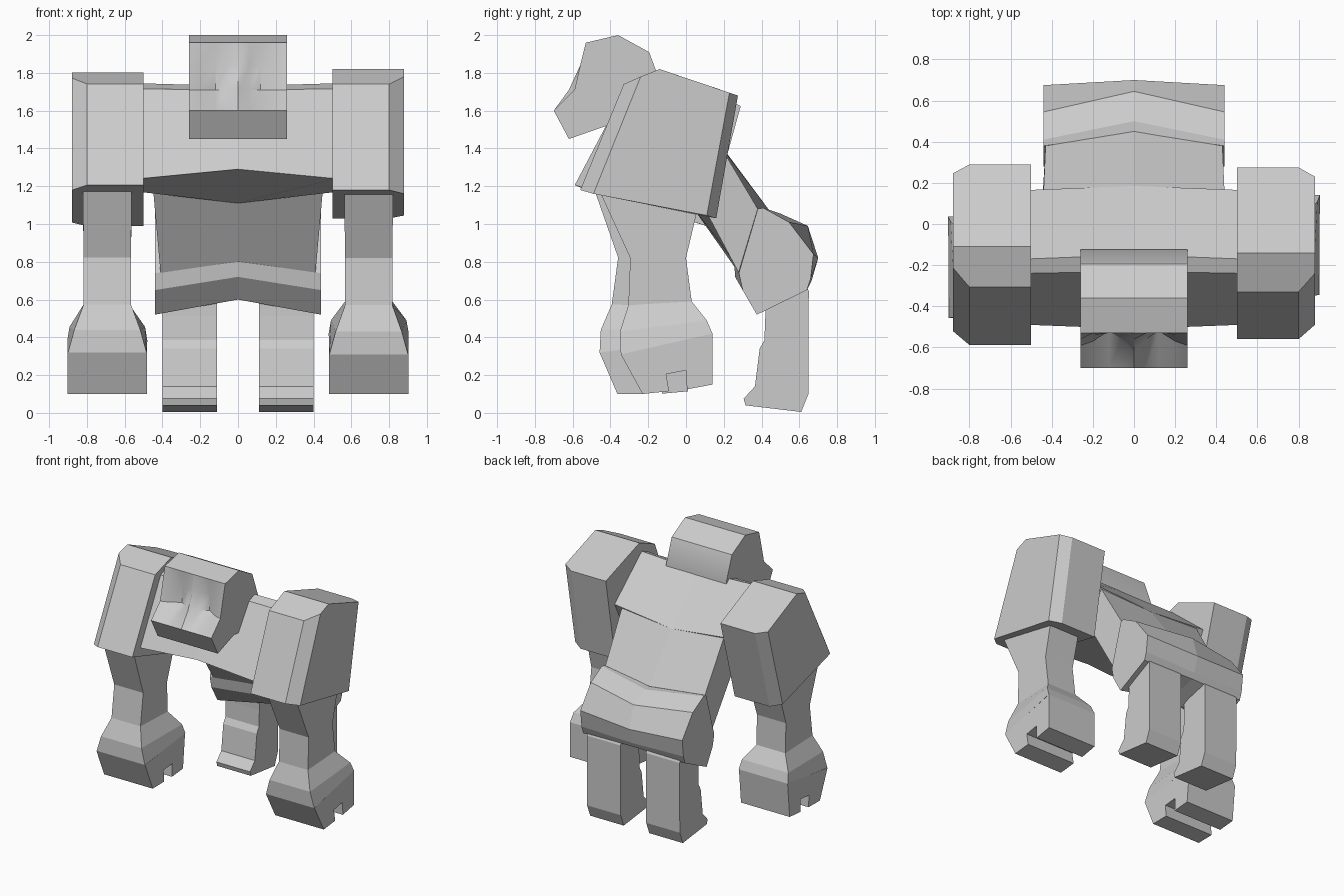
import bpy, bmesh, math
from mathutils import Matrix, Vector

old = bpy.data.objects.get("Cube")
if old:
    bpy.data.objects.remove(old)

stone = bpy.data.materials.new("grey_stone")
stone.use_nodes = True
stone.diffuse_color = (0.6, 0.6, 0.6, 1)
stone.node_tree.nodes["Principled BSDF"].inputs["Base Color"].default_value = (0.6, 0.6, 0.6, 1)


def ring(x, profile):
    """Closed side profile of (y, z) points at one x station."""
    return [(x, y, z) for y, z in profile]


def loft(name, rings, matrix=None):
    """Skin a solid through rings that share a point count, with capped ends."""
    bm = bmesh.new()
    loops = [[bm.verts.new(p) for p in r] for r in rings]
    for a, b in zip(loops, loops[1:]):
        for i in range(len(a)):
            j = (i + 1) % len(a)
            bm.faces.new((a[i], a[j], b[j], b[i]))
    bm.faces.new(loops[0])
    bm.faces.new(loops[-1])
    if matrix:
        bm.transform(matrix)
    bmesh.ops.recalc_face_normals(bm, faces=bm.faces)
    mesh = bpy.data.meshes.new(name)
    bm.to_mesh(mesh)
    bm.free()
    mesh.materials.append(stone)
    obj = bpy.data.objects.new(name, mesh)
    bpy.context.collection.objects.link(obj)
    return obj


def mirrored(rings):
    """Complete centre-to-left rings with their right-hand copies."""
    right = [[(-x, y, z) for x, y, z in r] for r in reversed(rings[1:])]
    return right + rings


# Head: one profile, with eye sockets and a nose ridge worked into the face
def head_ring(x, brow, eye):
    return ring(x, [(-.62, 1.45), (-.70, 1.60), (-.59 + eye, 1.71), (-.56 + brow, 1.84),
                    (-.53, 1.96), (-.36, 2.0), (-.195, 1.91), (-.125, 1.72),
                    (-.17, 1.50), (-.42, 1.52)])


head = loft("head", mirrored([head_ring(0, .0, -.03), head_ring(.06, .03, .03),
                              head_ring(.12, .04, .07), head_ring(.2, .02, .02),
                              head_ring(.26, 0, 0)]))
bpy.context.view_layer.objects.active = head
head.select_set(True)
bpy.ops.object.shade_smooth_by_angle(angle=math.radians(35))
head.select_set(False)

# Chest spanning the shoulders
loft("chest", mirrored([
    ring(0, [(-.15, 1.73), (.185, 1.41), (.02, 1.11), (-.51, 1.29), (-.23, 1.71)]),
    ring(.52, [(-.17, 1.745), (.165, 1.46), (.02, 1.17), (-.49, 1.24), (-.24, 1.715)])]))

# Waist sloping back and down to the hips
loft("waist", [
    [(-.44, .16, 1.45), (0, .185, 1.41), (.44, .16, 1.45), (.45, .04, 1.19), (0, .02, 1.11), (-.45, .04, 1.19)],
    [(-.43, .38, 1.08), (0, .45, 1.06), (.43, .38, 1.08), (.41, .28, .74), (0, .256, .80), (-.41, .28, .74)]])

# Hips with a raised centre line
loft("hips", mirrored([
    ring(0, [(.255, .80), (.44, 1.06), (.50, 1.055), (.645, .99), (.70, .82),
             (.665, .70), (.64, .66), (.40, .60), (.26, .72)]),
    ring(.44, [(.28, .74), (.38, 1.08), (.41, 1.085), (.545, 1.01), (.675, .84),
               (.66, .71), (.64, .65), (.375, .52), (.30, .65)])]))

# Legs
leg = [(.42, .70), (.42, .51), (.415, .385), (.39, .34), (.365, .14), (.305, .075),
       (.315, .04), (.61, .005), (.648, .10), (.65, .645), (.60, .75)]
for side, s in (("left", 1), ("right", -1)):
    loft(side + "_leg", [ring(s * .11, leg), ring(s * .40, leg)])

# Shoulder blocks with chamfered outer corners
block = [(-.33, 1.74), (-.14, 1.82), (.275, 1.68), (.16, 1.03), (-.56, 1.18)]
block_end = [(-.24, 1.78), (-.14, 1.82), (.23, 1.695), (.11, 1.045), (-.49, 1.16)]
shoulder = [ring(.50, block), ring(.80, block), ring(.88, block_end)]


# Arm sections: front and back edges with their half widths
def arm_section(front, back, wf, wb):
    c = .692
    return [(c - wf, *front), (c + wf, *front), (c + wb, *back), (c - wb, *back)]


arm = [arm_section((-.47, 1.2), (.09, 1.2), .13, .13),
       arm_section((-.295, .82), (0, .82), .125, .125),
       arm_section((-.305, .57), (.03, .59), .125, .125),
       arm_section((-.35, .43), (.11, .49), .175, .2),
       arm_section((-.345, .31), (.14, .42), .208, .212)]

# Fist base with a slot across the underside
fist = [(-.345, .31), (-.23, .10), (-.09, .115), (-.105, .205), (0, .225),
        (.005, .125), (.14, .15), (.14, .42)]
base = [ring(.482, fist), ring(.902, fist)]

# Right limb is mirrored and swung slightly forward
pivot = Vector((0, -.14, 1.4))
swing = (Matrix.Translation(pivot + Vector((0, -.01, -.015))) @ Matrix.Rotation(-.095, 4, "X")
         @ Matrix.Translation(-pivot) @ Matrix.Diagonal((-1, 1, 1, 1)))
for side, m in (("left", Matrix.Identity(4)), ("right", swing)):
    for part, rings in (("shoulder", shoulder), ("arm", arm), ("fist", base)):
        loft(side + "_" + part, rings, m)
